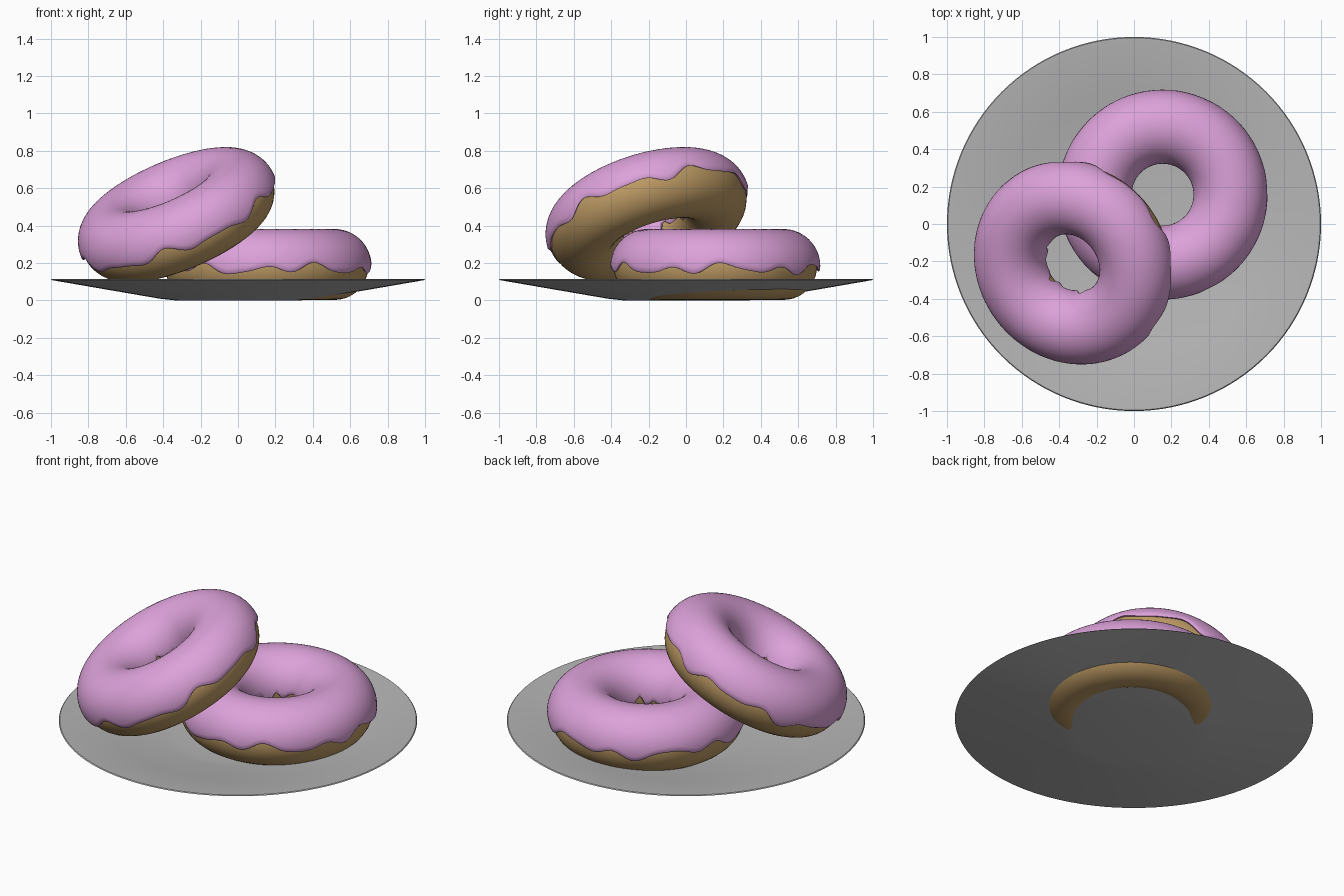
import bpy, math
from mathutils import Vector, Matrix

if "Cube" in bpy.data.objects:
    bpy.data.objects.remove(bpy.data.objects["Cube"])

def material(name, rgb):
    m = bpy.data.materials.new(name)
    m.diffuse_color = (*rgb, 1)
    m.use_nodes = True
    m.node_tree.nodes["Principled BSDF"].inputs["Base Color"].default_value = m.diffuse_color
    return m

PINK = material("pink icing", (0.72, 0.36, 0.70))
TAN = material("baked dough", (0.52, 0.33, 0.13))
GREY = material("grey plate", (0.47, 0.47, 0.47))

RING, DOUGH, ICING = 0.363, 0.181, 0.198   # ring radius and tube radii

def mesh_object(name, verts, faces, mat, angle):
    me = bpy.data.meshes.new(name)
    me.from_pydata(verts, [], faces)
    me.materials.append(mat)
    ob = bpy.data.objects.new(name, me)
    bpy.context.collection.objects.link(ob)
    bpy.ops.object.select_all(action='DESELECT')
    ob.select_set(True)
    bpy.context.view_layer.objects.active = ob
    bpy.ops.object.mode_set(mode='EDIT')
    bpy.ops.mesh.select_all(action='SELECT')
    bpy.ops.mesh.remove_doubles(threshold=1e-5)
    bpy.ops.mesh.normals_make_consistent(inside=False)
    bpy.ops.object.mode_set(mode='OBJECT')
    bpy.ops.object.shade_smooth_by_angle(angle=math.radians(angle))
    return ob

def sweep(name, profile, n, mat, angle=50, closed=True):
    """Revolve profile(a) -> [(radius, z), ...] round the z axis."""
    verts, k = [], len(profile(0))
    for i in range(n):
        a = 2 * math.pi * i / n
        verts += [(r * math.cos(a), r * math.sin(a), z) for r, z in profile(a)]
    faces = [(i * k + j, (i + 1) % n * k + j,
              (i + 1) % n * k + (j + 1) % k, i * k + (j + 1) % k)
             for i in range(n) for j in range(k if closed else k - 1)]
    return mesh_object(name, verts, faces, mat, angle)

def tube(t, r):
    return (RING + r * math.cos(t), r * math.sin(t))

def wave(a, p):
    return (0.10 * math.sin(11 * a + p) + 0.07 * math.sin(5 * a + 2 * p)
            + 0.04 * math.sin(17 * a + 3 * p))

def donut(prefix, normal, centre, phase):
    def dough(a):
        return [tube(2 * math.pi * j / 40, DOUGH) for j in range(40)]

    def icing(a):
        lo = -0.04 + wave(a, phase)                   # outer drip edge
        hi = math.pi + 0.08 - wave(a, phase + 2)      # inner drip edge
        angles = [lo + (hi - lo) * j / 28 for j in range(29)]
        top = [tube(t, ICING) for t in angles]
        lip_a, lip_b = tube(lo - 0.05, ICING - 0.007), tube(hi + 0.05, ICING - 0.007)
        under = [tube(t, DOUGH - 0.003) for t in reversed(angles)]
        return [lip_a] + top + [lip_b] + under

    m = Matrix.Translation(centre) @ Vector((0, 0, 1)).rotation_difference(
        Vector(normal)).to_matrix().to_4x4()
    for ob in (sweep(prefix + "_dough", dough, 96, TAN),
               sweep(prefix + "_icing", icing, 192, PINK)):
        ob.matrix_world = m

# shallow plate with a flat foot and a thin rim
sweep("plate", lambda a: [(0, 0.012), (0.33, 0.012), (0.42, 0.02), (0.7, 0.067),
                          (0.985, 0.115), (0.995, 0.115), (1, 0.11), (0.985, 0.107),
                          (0.7, 0.058), (0.42, 0.01), (0.33, 0), (0, 0)],
      128, GREY, 40, closed=False)

# one donut lying flat, one leaning on it
donut("flat_donut", (0, 0, 1), (0.153, 0.157, 0.184), 0.6)
donut("leaning_donut", (-0.38, -0.285, 0.88), (-0.322, -0.205, 0.45), 2.1)
